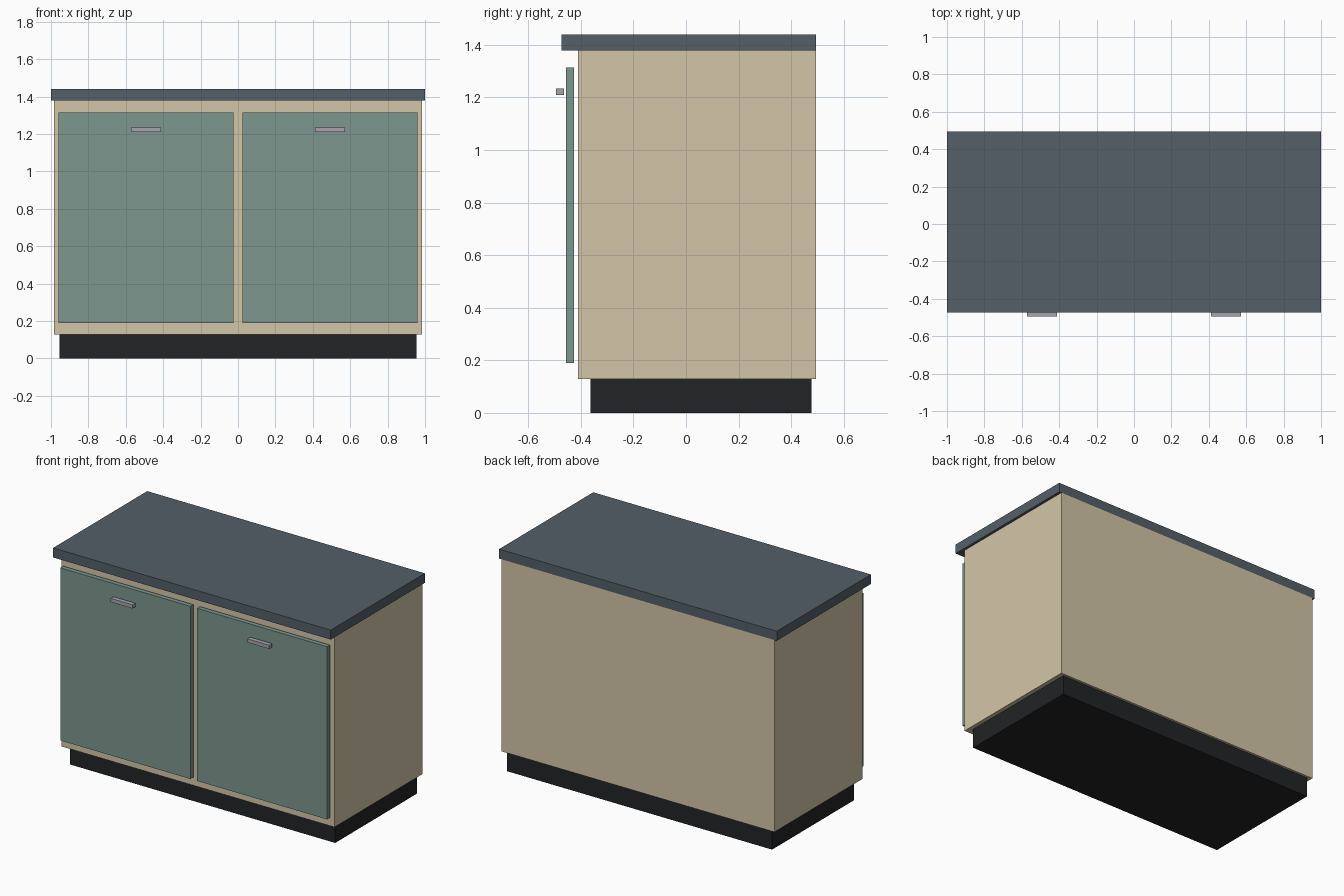
import bpy
import bmesh
from mathutils import Vector

if "Cube" in bpy.data.objects:
    bpy.data.objects.remove(bpy.data.objects["Cube"])


def material(name, rgb):
    m = bpy.data.materials.new(name)
    m.diffuse_color = (*rgb, 1)
    m.use_nodes = True
    m.node_tree.nodes["Principled BSDF"].inputs["Base Color"].default_value = m.diffuse_color
    return m


def box(name, lo, hi, mat=None):
    """Box spanning the corners lo and hi."""
    lo, hi = Vector(lo), Vector(hi)
    bm = bmesh.new()
    bmesh.ops.create_cube(bm, size=1)
    bmesh.ops.scale(bm, vec=hi - lo, verts=bm.verts)
    mesh = bpy.data.meshes.new(name)
    bm.to_mesh(mesh)
    bm.free()
    ob = bpy.data.objects.new(name, mesh)
    ob.location = (lo + hi) / 2
    if mat:
        mesh.materials.append(mat)
    bpy.context.collection.objects.link(ob)
    return ob


wood = material("pale_wood", (0.65, 0.56, 0.39))
slate = material("slate", (0.09, 0.115, 0.14))
green = material("sage_green", (0.2, 0.31, 0.27))
black = material("black", (0.016, 0.017, 0.019))
metal = material("metal", (0.38, 0.37, 0.42))

BACK = 0.494
BASE, TOP = 0.128, 1.378

# Recessed plinth, cabinet body and overhanging worktop
box("plinth", (-0.955, -0.364, 0), (0.955, 0.478, BASE), black)
box("carcass", (-0.983, -0.411, BASE), (0.983, BACK, TOP), wood)
box("worktop", (-1, -0.474, TOP), (1, BACK, 1.44), slate)

# Two doors standing just off the body, each with a bar handle
for side, cx in (("left", -0.492), ("right", 0.492)):
    box(f"{side}_door", (cx - 0.469, -0.456, 0.19), (cx + 0.469, -0.426, 1.314), green)
    box(f"{side}_handle", (cx - 0.079, -0.494, 1.21), (cx + 0.079, -0.465, 1.234), metal)
